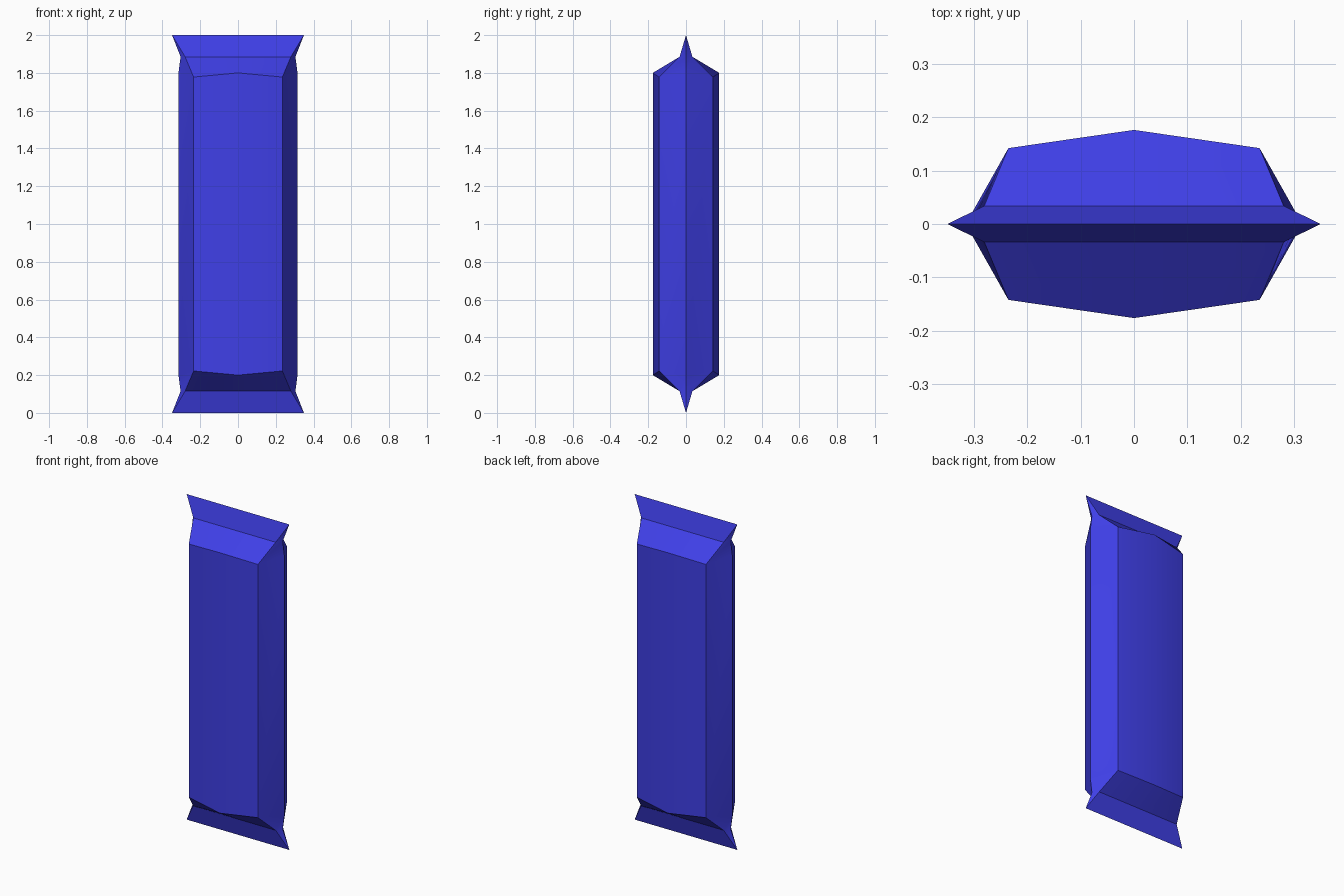
import bpy, bmesh

if "Cube" in bpy.data.objects:
    bpy.data.objects.remove(bpy.data.objects["Cube"])

# Half cross-sections of the wrapper: (x, y, z) for side, corner and middle points
levels = [
    [(0.349, 0, 0), (0.349, 0, 0), (0, 0, 0)],                        # crimped end
    [(0.304, 0, 0.115), (0.28, 0.034, 0.115), (0, 0.034, 0.115)],     # neck
    [(0.315, 0, 0.20), (0.235, 0.142, 0.222), (0, 0.176, 0.20)],      # body
]
levels += [[(x, y, 2 - z) for x, y, z in lv] for lv in reversed(levels)]

def ring(level):
    """Mirror a quarter section into a full eight-point loop."""
    (sx, sy, sz), (cx, cy, cz), (mx, my, mz) = level
    return [(sx, 0, sz), (cx, cy, cz), (0, my, mz), (-cx, cy, cz),
            (-sx, 0, sz), (-cx, -cy, cz), (0, -my, mz), (cx, -cy, cz)]

# Loft the loops and weld the flat crimped ends
bm = bmesh.new()
loops = [[bm.verts.new(p) for p in ring(lv)] for lv in levels]
for a, b in zip(loops, loops[1:]):
    for i in range(8):
        j = (i + 1) % 8
        bm.faces.new((a[i], a[j], b[j], b[i]))
bmesh.ops.remove_doubles(bm, verts=bm.verts, dist=0.0005)
bmesh.ops.recalc_face_normals(bm, faces=bm.faces)
mesh = bpy.data.meshes.new("wrapper")
bm.to_mesh(mesh)
bm.free()

wrapper = bpy.data.objects.new("wrapper", mesh)
bpy.context.collection.objects.link(wrapper)

# Blue foil
foil = bpy.data.materials.new("blue_foil")
foil.diffuse_color = (0.05, 0.05, 0.8, 1)
foil.use_nodes = True
foil.node_tree.nodes["Principled BSDF"].inputs["Base Color"].default_value = foil.diffuse_color
mesh.materials.append(foil)

# Soft bulge across the front and back, sharp folds elsewhere
bpy.context.view_layer.objects.active = wrapper
wrapper.select_set(True)
bpy.ops.object.shade_smooth_by_angle(angle=0.5236)
